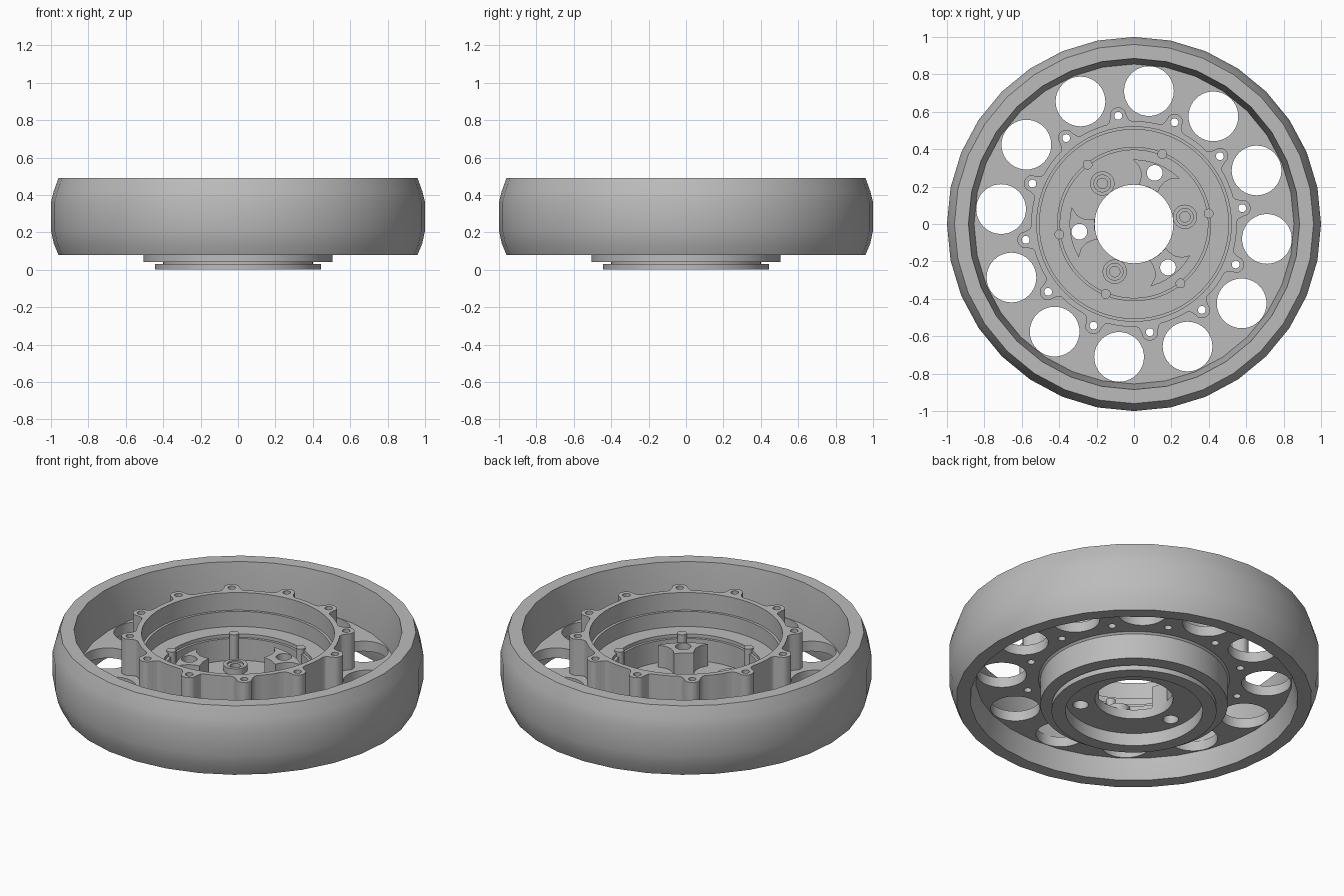
import bpy
import bmesh
from math import sin, cos, pi, radians, sqrt

if "Cube" in bpy.data.objects:
    bpy.data.objects.remove(bpy.data.objects["Cube"], do_unlink=True)

GREY = (0.5, 0.5, 0.5, 1)
metal = bpy.data.materials.new("plain grey metal")
metal.use_nodes = True
metal.diffuse_color = GREY
metal.node_tree.nodes["Principled BSDF"].inputs["Base Color"].default_value = GREY


def polar(r, deg):
    return r * cos(radians(deg)), r * sin(radians(deg))


def finish(name, bm):
    bmesh.ops.recalc_face_normals(bm, faces=bm.faces)
    mesh = bpy.data.meshes.new(name)
    bm.to_mesh(mesh)
    bm.free()
    obj = bpy.data.objects.new(name, mesh)
    obj.data.materials.append(metal)
    bpy.context.collection.objects.link(obj)
    return obj


def lathe(name, profile, segs=96, center=(0, 0)):
    """Revolve a closed (radius, height) loop."""
    bm = bmesh.new()
    rings = []
    for i in range(segs):
        c, s = cos(2 * pi * i / segs), sin(2 * pi * i / segs)
        rings.append([bm.verts.new((center[0] + r * c, center[1] + r * s, z)) for r, z in profile])
    n = len(profile)
    for i in range(segs):
        a, b = rings[i], rings[(i + 1) % segs]
        for j in range(n):
            k = (j + 1) % n
            bm.faces.new((a[j], b[j], b[k], a[k]))
    return finish(name, bm)


def prism(bm, outline, z0, z1):
    low = [bm.verts.new((x, y, z0)) for x, y in outline]
    high = [bm.verts.new((x, y, z1)) for x, y in outline]
    n = len(outline)
    bm.faces.new(low[::-1])
    bm.faces.new(high)
    for i in range(n):
        j = (i + 1) % n
        bm.faces.new((low[i], low[j], high[j], high[i]))


def circle(center, r, segs=32):
    return [(center[0] + r * cos(2 * pi * i / segs), center[1] + r * sin(2 * pi * i / segs))
            for i in range(segs)]


def drill(obj, outlines):
    """Cut vertical holes right through an object."""
    bm = bmesh.new()
    for outline in outlines:
        prism(bm, outline, -0.5, 1)
    cutter = finish("hole_cutter", bm)
    cutter.hide_render = True
    mod = obj.modifiers.new("holes", "BOOLEAN")
    mod.operation, mod.solver, mod.object = "DIFFERENCE", "EXACT", cutter
    bpy.context.view_layer.objects.active = obj
    bpy.ops.object.modifier_apply(modifier=mod.name)
    bpy.data.objects.remove(cutter, do_unlink=True)


BOLT_ANGLES = [8.3 + 30 * i for i in range(12)]
PILLAR_ANGLES = [68, 188, 308]
POST_ANGLES = [8, 128, 248]
bolt_holes = [circle(polar(0.585, a), 0.021, 20) for a in BOLT_ANGLES]
pillar_holes = [circle(polar(0.295, a), 0.042) for a in PILLAR_ANGLES]

# Crowned outer rim with a tapered inner wall
rim = lathe("outer_rim", [(0.885, 0.08), (0.96, 0.08), (0.985, 0.14), (1, 0.21), (1, 0.36),
                          (0.985, 0.42), (0.96, 0.49), (0.885, 0.49), (0.855, 0.26), (0.855, 0.2)], 32)

# Web disc with lightening holes
web = lathe("web_disc", [(0.515, 0.2), (0.87, 0.2), (0.87, 0.26), (0.515, 0.26)])
drill(web, [circle(polar(0.715, 23.6 + 30 * i), 0.133, 40) for i in range(12)] + bolt_holes)

# Scalloped ring with bolt bosses
outline = []
for a in BOLT_ANGLES:
    for d in (-15, -11, -7, -5.6, -4.3, -3.8, -3, -1.6, 0, 1.6, 3, 3.8, 4.3, 5.6, 7, 11):
        s = 0.585 * sin(radians(d))
        if abs(d) < 4.3:
            r = 0.585 * cos(radians(d)) + sqrt(max(0, 0.045 ** 2 - s * s))
        else:
            r = {4.3: 0.583, 5.6: 0.558}.get(abs(d), 0.55)
        outline.append(polar(r, a + d))
bm = bmesh.new()
prism(bm, outline, 0.23, 0.475)
ring = finish("bolt_ring", bm)
drill(ring, [circle((0, 0), 0.52, 96)] + bolt_holes)

# Stepped hub with a recess below and a floor inside
hub = lathe("hub", [(0.21, 0.075), (0.37, 0.075), (0.37, 0), (0.445, 0), (0.445, 0.03), (0.4, 0.03),
                    (0.4, 0.04), (0.505, 0.04), (0.505, 0.19), (0.525, 0.21), (0.525, 0.37),
                    (0.505, 0.37), (0.505, 0.28), (0.41, 0.28), (0.41, 0.26), (0.395, 0.26),
                    (0.395, 0.13), (0.21, 0.13)])
drill(hub, pillar_holes)

# Pillars with concave sides around the bore
side = [(0.345, 23), (0.31, 17), (0.275, 14), (0.24, 13.5), (0.212, 15)]
bm = bmesh.new()
for a in PILLAR_ANGLES:
    arc = [(0.345, d) for d in (-15, -8, 0, 8, 15)]
    loop = arc + side + [(0.212, 0)] + [(r, -d) for r, d in reversed(side)]
    prism(bm, [polar(r, a + d) for r, d in loop], 0.12, 0.26)
pillars = finish("pillars", bm)
drill(pillars, pillar_holes)

# Low screw posts between the pillars
for i, a in enumerate(POST_ANGLES):
    lathe("screw_post_%d" % (i + 1), [(0.028, 0.12), (0.065, 0.12), (0.065, 0.165), (0.045, 0.165),
                                      (0.045, 0.155), (0.028, 0.155)], 32, polar(0.275, a))

# Small ribs on the inner wall of the hub
bm = bmesh.new()
for i in range(6):
    prism(bm, circle(polar(0.403, 8 + 60 * i), 0.026, 20), 0.12, 0.29)
finish("wall_ribs", bm)

# Smooth curved walls, keep edges sharp
bpy.ops.object.select_all(action="DESELECT")
for obj in bpy.context.scene.objects:
    if obj.type == "MESH" and metal.name in obj.data.materials:
        obj.select_set(True)
        bpy.context.view_layer.objects.active = obj
bpy.ops.object.shade_smooth_by_angle(angle=radians(28))
